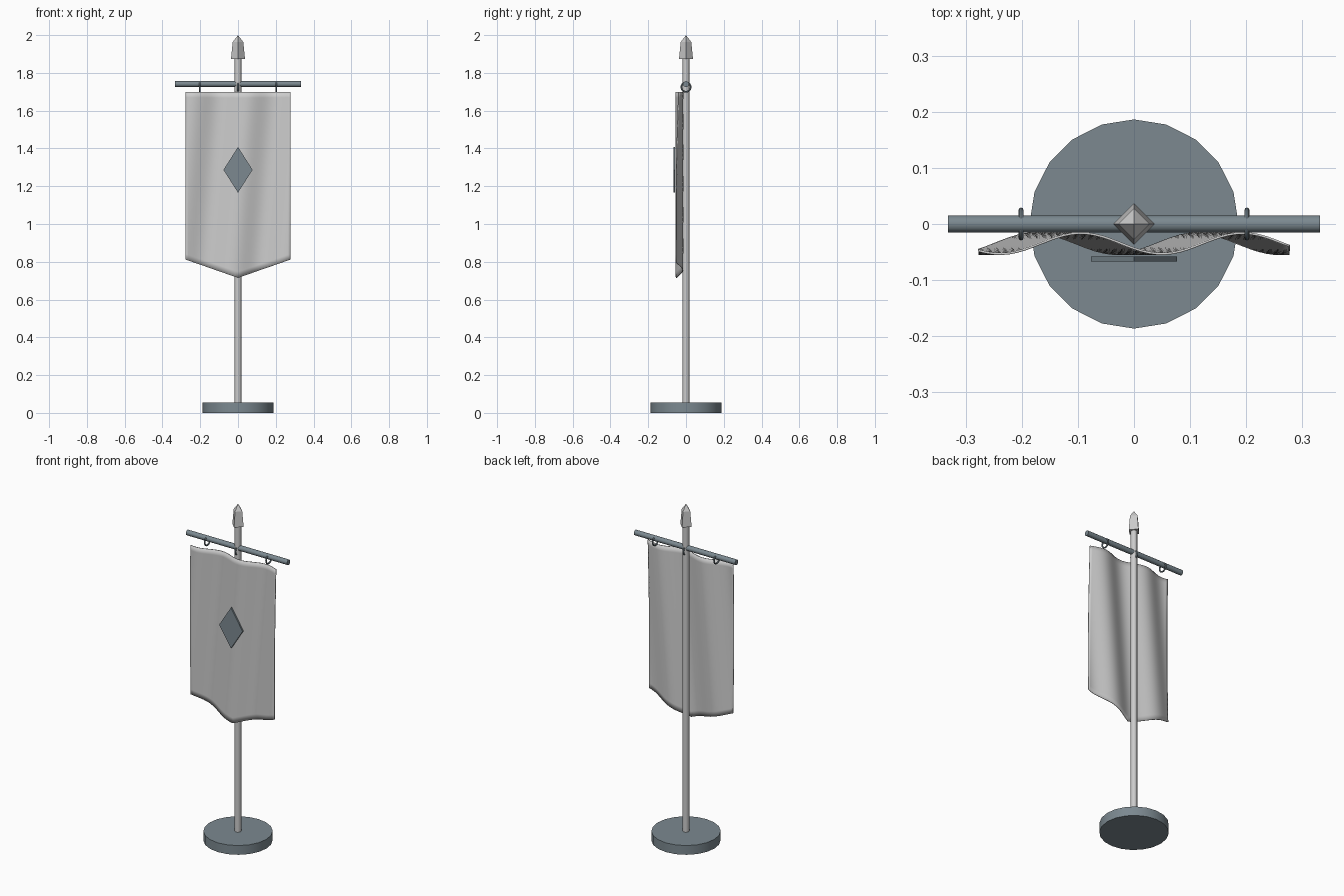
import bpy, bmesh, math

if "Cube" in bpy.data.objects:
    bpy.data.objects.remove(bpy.data.objects["Cube"])

slate = bpy.data.materials.new("slate")
slate.diffuse_color = (0.2, 0.25, 0.28, 1)
slate.use_nodes = True
slate.node_tree.nodes["Principled BSDF"].inputs["Base Color"].default_value = slate.diffuse_color


def finish(ob, name, mat=None, smooth=True):
    ob.name = name
    if mat:
        ob.data.materials.append(mat)
    if smooth:
        bpy.ops.object.select_all(action='DESELECT')
        ob.select_set(True)
        bpy.context.view_layer.objects.active = ob
        bpy.ops.object.shade_smooth_by_angle(angle=math.radians(40))
    return ob


def cylinder(name, r, depth, loc, sides, rot=(0, 0, 0), mat=None):
    bpy.ops.mesh.primitive_cylinder_add(vertices=sides, radius=r, depth=depth,
                                        location=loc, rotation=rot)
    return finish(bpy.context.object, name, mat)


def mesh_object(name, bm, mat=None, smooth=False):
    me = bpy.data.meshes.new(name)
    bm.to_mesh(me)
    bm.free()
    ob = bpy.data.objects.new(name, me)
    bpy.context.collection.objects.link(ob)
    return finish(ob, name, mat, smooth)


# Base, pole and crossbar
cylinder("base", 0.187, 0.055, (0, 0, 0.0275), 20, mat=slate)
cylinder("pole", 0.018, 1.84, (0, 0, 0.96), 12)
cylinder("crossbar", 0.0155, 0.666, (0, 0, 1.741), 12,
         (0, math.pi / 2, 0), slate)

# Four-sided spear finial
bm = bmesh.new()
rings = []
for r, z in ((0.037, 1.873), (0.028, 1.963)):
    rings.append([bm.verts.new((r * math.cos(i * math.pi / 2),
                                r * math.sin(i * math.pi / 2), z)) for i in range(4)])
tip = bm.verts.new((0, 0, 2.0))
bm.faces.new(rings[0][::-1])
for i in range(4):
    j = (i + 1) % 4
    bm.faces.new((rings[0][i], rings[0][j], rings[1][j], rings[1][i]))
    bm.faces.new((rings[1][i], rings[1][j], tip))
mesh_object("finial", bm)

# Hanging rings
for i, x in enumerate((-0.202, 0, 0.202)):
    bpy.ops.mesh.primitive_torus_add(location=(x, 0, 1.725), rotation=(0, math.pi / 2, 0),
                                     major_radius=0.025, minor_radius=0.0045,
                                     major_segments=16, minor_segments=8)
    finish(bpy.context.object, f"hanging_ring_{i + 1}", slate)

# Rippled cloth with slanted folds and a pointed lower edge
NX, NZ = 40, 30
bm = bmesh.new()
grid = []
for k in range(NZ + 1):
    t = k / NZ
    row = []
    for i in range(NX + 1):
        x = -0.278 + 0.556 * i / NX
        low = 0.715 + 0.097 * abs(x) / 0.278
        z = 1.70 + (low - 1.70) * t
        y = -0.035 + 0.0185 * math.cos(21.7 * (x + 0.095 + 0.08 * t))
        row.append(bm.verts.new((x, y, z)))
    grid.append(row)
for k in range(NZ):
    for i in range(NX):
        bm.faces.new((grid[k][i], grid[k + 1][i], grid[k + 1][i + 1], grid[k][i + 1]))
cloth = mesh_object("banner_cloth", bm, smooth=True)
mod = cloth.modifiers.new("thickness", 'SOLIDIFY')
mod.thickness = 0.004
mod.offset = 0

# Diamond emblem plate
bm = bmesh.new()
face = bm.faces.new([bm.verts.new((x, -0.067, z)) for x, z in
                     ((0, 1.166), (0.077, 1.287), (0, 1.408), (-0.077, 1.287))])
ext = bmesh.ops.extrude_face_region(bm, geom=[face], use_keep_orig=True)
for v in ext["geom"]:
    if isinstance(v, bmesh.types.BMVert):
        v.co.y = -0.058
bmesh.ops.recalc_face_normals(bm, faces=bm.faces)
mesh_object("diamond_emblem", bm, slate)
